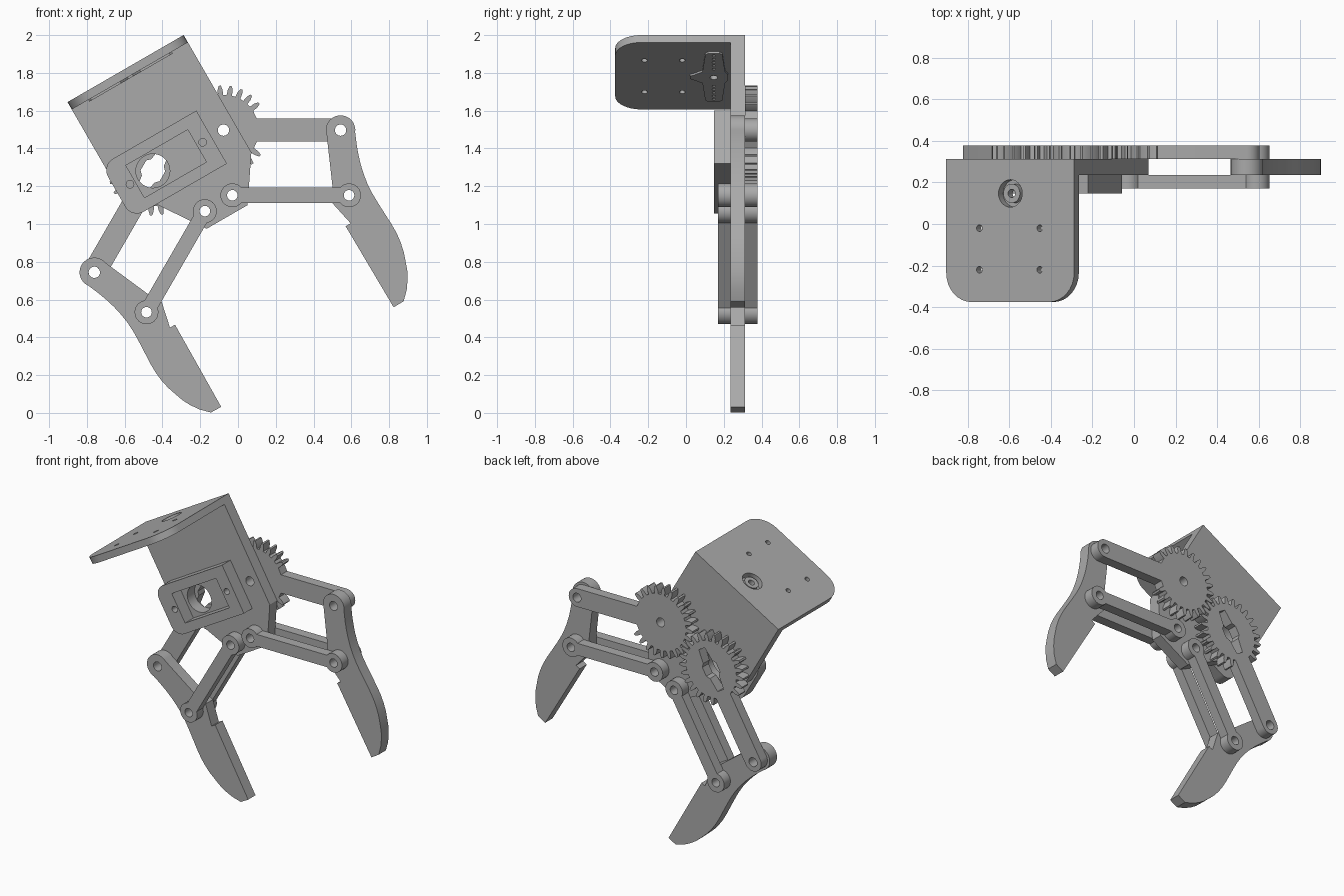
import bpy, bmesh, math
from mathutils import Vector, Matrix

if "Cube" in bpy.data.objects:
    bpy.data.objects.remove(bpy.data.objects["Cube"])

T = math.radians(30)                                  # tilt of the whole gripper
U = Vector((math.cos(T), math.sin(T)))
V = Vector((-math.sin(T), math.cos(T)))
MID = Vector((-0.2635, 1.3885))                       # midpoint between the gears

grey = bpy.data.materials.new("plain_grey")
grey.diffuse_color = (0.4, 0.4, 0.4, 1)
grey.use_nodes = True
grey.node_tree.nodes["Principled BSDF"].inputs["Base Color"].default_value = grey.diffuse_color


def loc(u, v):
    """Tilted bracket coordinates to x, z."""
    return MID + U * u + V * v


def mirror(p):
    p = Vector(p)
    return p - 2 * (p - MID).dot(U) * U


def arc(c, r, a0, a1, n=16):
    return [Vector((c[0] + r * math.cos(math.radians(a0 + (a1 - a0) * i / n)),
                    c[1] + r * math.sin(math.radians(a0 + (a1 - a0) * i / n))))
            for i in range(n + 1)]


def circle(c, r, n=28):
    return arc(c, r, 0, 360, n)[:-1]


def round_rect(u0, u1, v0, v1, radii):
    """Radii in the order lower left, lower right, upper right, upper left."""
    pts = []
    for (x, y, sx, sy, a), r in zip(((u0, v0, 1, 1, 180), (u1, v0, -1, 1, 270),
                                     (u1, v1, -1, -1, 0), (u0, v1, 1, -1, 90)), radii):
        c = (x + sx * r, y + sy * r)
        pts += arc(c, r, a, a + 90, 8) if r else [Vector(c)]
    return pts


def slab(name, loops, a, b, frame=None):
    """Extrude an outline with holes from depth a to b (along y unless a frame is given)."""
    cu = bpy.data.curves.new(name, 'CURVE')
    cu.dimensions, cu.fill_mode, cu.extrude = '2D', 'BOTH', (b - a) / 2
    for loop in loops:
        sp = cu.splines.new('POLY')
        sp.points.add(len(loop) - 1)
        for pt, p in zip(sp.points, loop):
            pt.co = (p[0], p[1], 0, 1)
        sp.use_cyclic_u = True
    tmp = bpy.data.objects.new(name + "_outline", cu)
    bpy.context.collection.objects.link(tmp)
    dg = bpy.context.evaluated_depsgraph_get()
    me = bpy.data.meshes.new_from_object(tmp.evaluated_get(dg))
    bpy.data.objects.remove(tmp)
    if frame is None:
        m = Matrix.Translation((0, (a + b) / 2, 0)) @ Matrix.Rotation(math.pi / 2, 4, 'X')
    else:
        m = frame @ Matrix.Translation((0, 0, (a + b) / 2))
    bm = bmesh.new()
    bm.from_mesh(me)
    bm.transform(m)
    bmesh.ops.remove_doubles(bm, verts=bm.verts, dist=1e-5)
    bmesh.ops.recalc_face_normals(bm, faces=bm.faces)
    bm.to_mesh(me)
    bm.free()
    me.materials.clear()
    me.materials.append(grey)
    ob = bpy.data.objects.new(name, me)
    bpy.context.collection.objects.link(ob)
    bpy.ops.object.select_all(action='DESELECT')
    ob.select_set(True)
    bpy.context.view_layer.objects.active = ob
    bpy.ops.object.shade_smooth_by_angle(angle=math.radians(28))
    return ob


def link_loops(p, q, r, w):
    """Bar of half width w with round eyes of radius r at p and q."""
    d = Vector(q) - Vector(p)
    a = math.degrees(math.atan2(d.y, d.x))
    k = math.degrees(math.asin(w / r))
    return [arc(q, r, a - 180 + k, a + 180 - k, 24) + arc(p, r, a + k, a + 360 - k, 24),
            circle(p, 0.028), circle(q, 0.028)]


def gear_loops(c, tip, phase, hole):
    """Toothed wheel whose arm runs out to the pin at tip."""
    d = Vector(tip) - Vector(c)
    a = math.degrees(math.atan2(d.y, d.x))
    root, outer, w, step = 0.187, 0.236, 0.061, 360 / 25
    pts = arc(tip, w, a - 90, a + 90, 16)
    g = math.degrees(math.asin(w / root))
    pts += arc(c, root, a + g, a + g, 1)[:1]
    teeth = sorted((phase + i * step - a) % 360 for i in range(25))
    for t in teeth:
        if g + 0.32 * step < t < 360 - g - 0.32 * step:
            for off, r in ((-.3, root), (-.24, .215), (-.1, outer),
                           (.1, outer), (.24, .215), (.3, root)):
                pts += arc(c, r, a + t + off * step, 0, 1)[:1]
    pts += arc(c, root, a - g, 0, 1)[:1]
    return [pts, hole, circle(tip, 0.03)]


# Depth layers, front to back
FRONT, PLATE, REAR = (0.17, 0.235), (0.235, 0.312), (0.312, 0.378)

# Pivots of the right side; the left side mirrors them
gear_r, knuckle = Vector((-0.077, 1.497)), Vector((0.543, 1.497))
pin_in, pin_out = Vector((-0.03, 1.152)), Vector((0.588, 1.152))
gear_l = mirror(gear_r)

# Base plate with pivot holes and servo shaft hole
base = [loc(*p) for p in ((-.425, .542), (.285, .542), (.285, -.175),
                          (.128, -.407), (-.123, -.407), (-.425, .042))]
slab("base_plate", [base, circle(gear_r, .03), circle(gear_l, .09),
                    circle(pin_in, .028), circle(mirror(pin_in), .028)], *PLATE)

# Servo holder frame on the front
slab("servo_holder", [
    [loc(*p) for p in round_rect(-.437, .143, -.162, .162, (.07, 0, 0, .07))],
    [loc(*p) for p in round_rect(-.325, .053, -.1, .097, (0, 0, 0, 0))],
    circle(loc(-.356, 0), .02), circle(loc(.088, 0), .02)], 0.147, 0.235)

# Mounting flange standing out from the base plate
frame = Matrix(((U.x, 0, V.x, MID.x), (0, 1, 0, 0), (U.y, 0, V.y, MID.y), (0, 0, 0, 1)))
hub = (-.069, .147)
screws = [circle((u, y), .016, 16) for u in (-.241, .094) for y in (-.02, -.22)]
slab("mount_flange", [round_rect(-.425, .285, -.375, .235, (.14, .14, 0, 0)),
                      circle(hub, .066)] + screws, .497, .542, frame)

# Servo horn under the flange, with a hub seen through the hole
horn = [(hub[0] + x, hub[1] + y) for x, y in (
    (-.255, -.03), (-.24, -.045), (-.06, -.06), (-.03, -.1), (-.015, -.125), (.015, -.125),
    (.03, -.1), (.06, -.06), (.24, -.045), (.255, -.03), (.255, .03), (.24, .045),
    (.06, .06), (.03, .075), (-.03, .075), (-.06, .06), (-.24, .045), (-.255, .03))]
dots = [circle((hub[0] + s * (.09 + .035 * i), hub[1]), .009, 10)
        for s in (-1, 1) for i in range(5)]
slab("mount_horn", [horn, circle(hub, .02)] + dots, .486, .497, frame)
slab("mount_horn_hub", [circle(hub, .046), circle(hub, .02)], .497, .53, frame)

# Geared arms: the left gear carries a horn-shaped slot
slot_dir = (mirror(knuckle) - gear_l).normalized()
slot_side = Vector((-slot_dir.y, slot_dir.x))
slot = [gear_l + slot_dir * s + slot_side * t for s, t in (
    (-.14, -.025), (-.05, -.038), (-.03, -.058), (.03, -.058), (.05, -.038), (.14, -.025),
    (.14, .025), (.05, .038), (.03, .058), (-.03, .058), (-.05, .038), (-.14, .025))]
slab("gear_arm_right", gear_loops(gear_r, knuckle, 210, circle(gear_r, .03)), *REAR)
slab("gear_arm_left", gear_loops(gear_l, mirror(knuckle), 37.2, slot), *REAR)

# Finger outline: knuckle, inner edge with grip step, tip, curved back
finger = arc(knuckle, .078, -8, 200, 20) + [Vector(p) for p in (
    (.50, 1.20), (.50, 1.11), (.596, 1.004), (.57, .988), (.824, .559), (.877, .591),
    (.893, .65), (.898, .707), (.896, .755), (.887, .803), (.877, .853), (.861, .903),
    (.84, .951), (.813, .999), (.777, 1.055), (.739, 1.115), (.711, 1.162), (.686, 1.211),
    (.666, 1.263), (.649, 1.317), (.637, 1.37), (.628, 1.422))]
finger_loops = [finger, circle(knuckle, .03), circle(pin_out, .028)]

# Fingers and the paired follower links on both sides
for side, f in (("right", Vector), ("left", mirror)):
    slab("finger_" + side, [[f(p) for p in loop] for loop in finger_loops], *PLATE)
    for layer, span in (("front", FRONT), ("rear", REAR)):
        slab(f"follower_link_{layer}_{side}",
             link_loops(f(pin_in), f(pin_out), .063, .04), *span)
